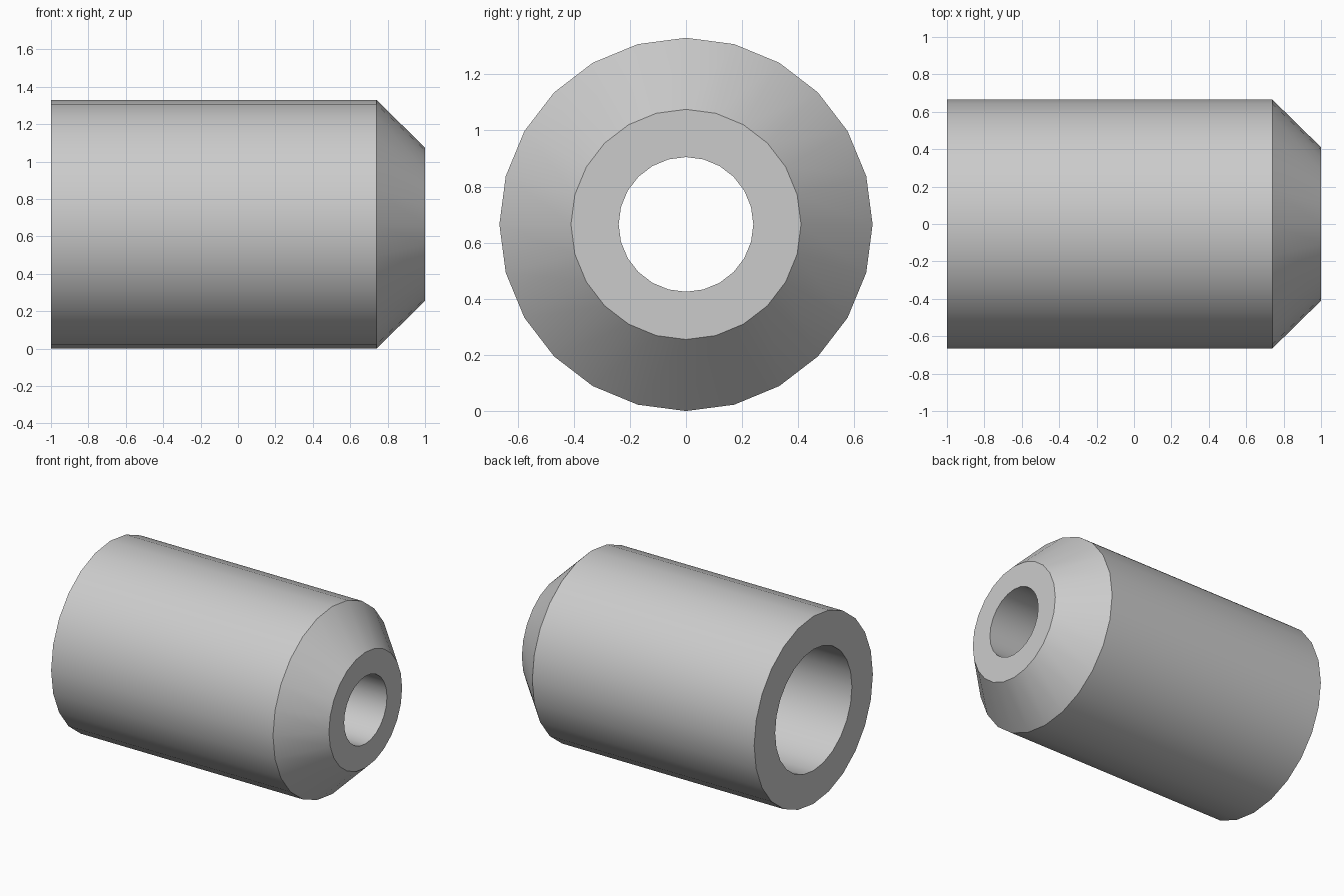
import bpy
import bmesh
import math
from mathutils import Matrix, Vector

cube = bpy.data.objects.get("Cube")
if cube:
    bpy.data.objects.remove(cube, do_unlink=True)

SIDES = 24
OUTER, NOSE, BORE, HOLE = 0.665, 0.41, 0.43, 0.24
SHOULDER, STEP = 0.74, 0.45

grey = bpy.data.materials.new("plain grey")
colour = (0.6, 0.6, 0.6, 1)
grey.use_nodes = True
grey.diffuse_color = colour
grey.node_tree.nodes["Principled BSDF"].inputs["Base Color"].default_value = colour

# Closed wall profile (x, radius): outside, chamfered nose, hole, counterbore
profile = [(-1, OUTER), (SHOULDER, OUTER), (1, NOSE),
           (1, HOLE), (STEP, HOLE), (STEP, BORE), (-1, BORE)]

# Revolve the profile around the long axis
bm = bmesh.new()
rings = []
for i in range(SIDES):
    turn = Matrix.Rotation(math.tau * i / SIDES, 3, 'X')
    rings.append([bm.verts.new(turn @ Vector((x, 0, r))) for x, r in profile])
for i, ring in enumerate(rings):
    following = rings[(i + 1) % SIDES]
    for j in range(len(profile)):
        k = (j + 1) % len(profile)
        bm.faces.new((ring[j], ring[k], following[k], following[j]))
bmesh.ops.recalc_face_normals(bm, faces=bm.faces)

mesh = bpy.data.meshes.new("bored_spacer")
bm.to_mesh(mesh)
bm.free()
mesh.materials.append(grey)
spacer = bpy.data.objects.new("bored_spacer", mesh)
spacer.location.z = OUTER
bpy.context.collection.objects.link(spacer)

# Smooth walls with crisp rims
bpy.ops.object.select_all(action='DESELECT')
spacer.select_set(True)
bpy.context.view_layer.objects.active = spacer
bpy.ops.object.shade_smooth_by_angle(angle=math.radians(30))
